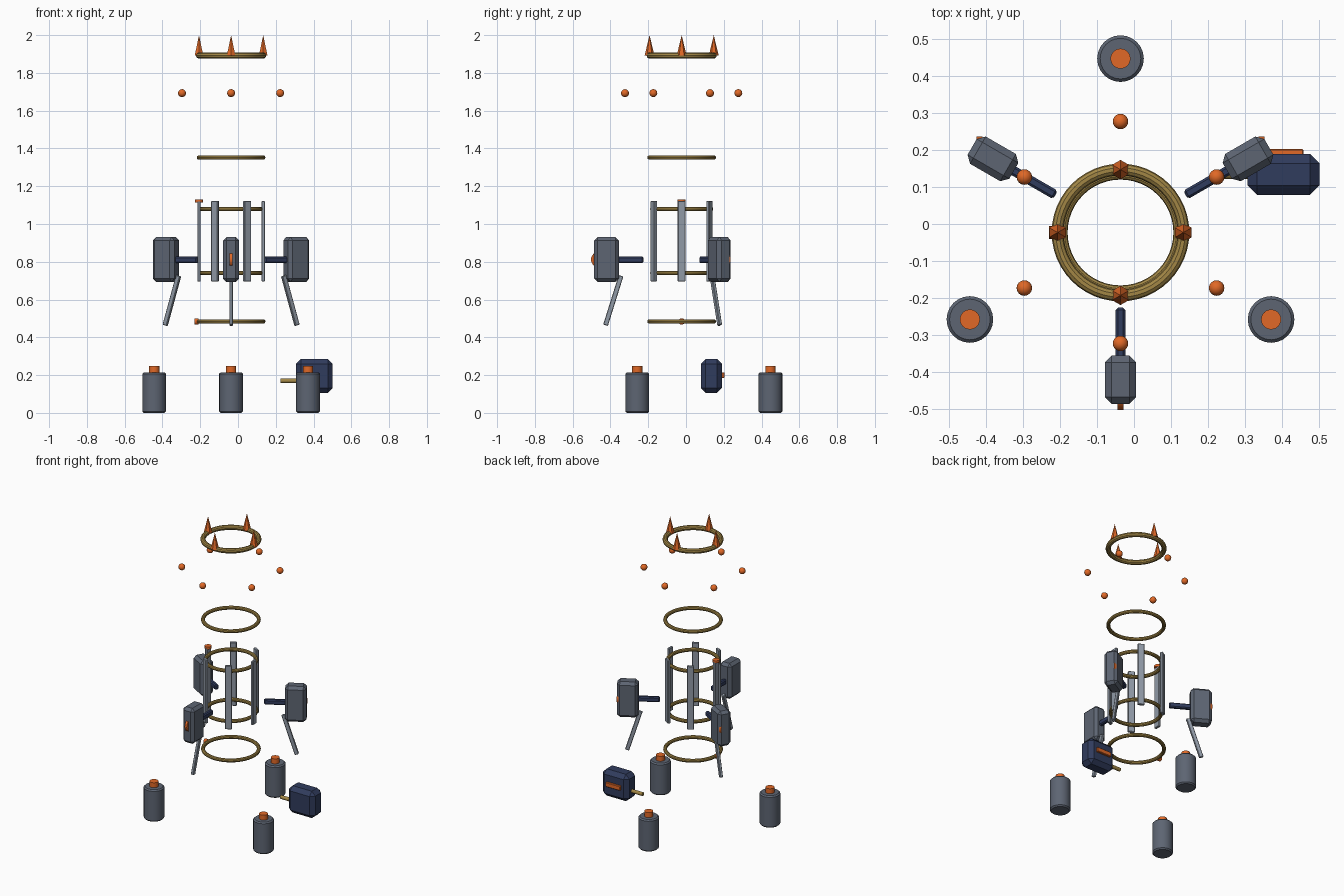
import bpy
from math import radians, cos, sin, pi, atan2, hypot
from mathutils import Matrix, Vector

if "Cube" in bpy.data.objects:
    bpy.data.objects.remove(bpy.data.objects["Cube"])

CX, CY = -0.0365, -0.023          # shared axis of the rings


def material(name, rgb):
    m = bpy.data.materials.new(name)
    m.diffuse_color = (*rgb, 1)
    m.use_nodes = True
    m.node_tree.nodes["Principled BSDF"].inputs["Base Color"].default_value = m.diffuse_color
    return m


GOLD = material("gold", (0.36, 0.24, 0.06))
ORANGE = material("orange", (0.75, 0.14, 0.02))
NAVY = material("navy", (0.03, 0.045, 0.11))
SLATE = material("slate", (0.11, 0.13, 0.17))
STEEL = material("steel", (0.28, 0.32, 0.38))


def finish(name, mat, bevel=0.0, smooth=False):
    o = bpy.context.object
    o.name = name
    o.data.materials.append(mat)
    if bevel:
        b = o.modifiers.new("bevel", "BEVEL")
        b.width, b.segments = bevel, 1
    if smooth:
        bpy.ops.object.shade_smooth_by_angle(angle=radians(35))
    return o


def box(name, size, mat, matrix, bevel=0.0):
    bpy.ops.mesh.primitive_cube_add(size=1)
    o = bpy.context.object
    o.data.transform(Matrix.Diagonal((*size, 1)))
    o.matrix_world = matrix
    return finish(name, mat, bevel)


def cylinder(name, r, depth, loc, mat, axis="Z", bevel=0.0, verts=24):
    rot = (0, pi / 2, 0) if axis == "X" else (0, 0, 0)
    bpy.ops.mesh.primitive_cylinder_add(vertices=verts, radius=r, depth=depth,
                                        location=loc, rotation=rot)
    return finish(name, mat, bevel, True)


def ring(name, z, major, minor):
    bpy.ops.mesh.primitive_torus_add(location=(CX, CY, z), major_radius=major, minor_radius=minor,
                                     major_segments=48, minor_segments=10)
    return finish(name, GOLD, 0, True)


def polar(r, deg, z):
    a = radians(deg)
    return Vector((CX + r * cos(a), CY + r * sin(a), z))


def radial(r, deg, z, tilt=0.0):
    # local x points outward, local y is tangential
    return (Matrix.Translation(polar(r, deg, z)) @ Matrix.Rotation(radians(deg), 4, "Z")
            @ Matrix.Rotation(tilt, 4, "Y"))


# Rings, bottom to top
ring("base_ring", 0.484, 0.17, 0.012)
ring("lower_cage_ring", 0.741, 0.155, 0.012)
ring("upper_cage_ring", 1.079, 0.155, 0.012)
ring("collar_ring", 1.352, 0.17, 0.012)
ring("crown_ring", 1.892, 0.17, 0.016)

# Crown spikes
for i in range(4):
    bpy.ops.mesh.primitive_cone_add(vertices=6, radius1=0.026, radius2=0, depth=0.108,
                                    location=polar(0.17, 90 * i, 1.946))
    finish(f"crown_spike_{i}", ORANGE)

# Floating beads and cage bars
for i in range(6):
    bpy.ops.mesh.primitive_uv_sphere_add(segments=16, ring_count=10, radius=0.021,
                                         location=polar(0.30, 30 + 60 * i, 1.693))
    finish(f"bead_{i}", ORANGE, 0, True)
    box(f"cage_bar_{i}", (0.018, 0.042, 0.426), STEEL, radial(0.17, 60 * i, 0.909), 0.003)

# Small orange markers on the left
cylinder("bar_cap", 0.021, 0.016, polar(0.17, 180, 1.123), ORANGE, verts=16)
cylinder("base_ring_pin", 0.017, 0.02, polar(0.183, 180, 0.484), ORANGE, "X", verts=16)

# Three pods, each with arm, hanging strut and disc
dr, dz = 0.082, 0.262
for i, deg in enumerate((270, 30, 150)):
    box(f"pod_{i}", (0.13, 0.085, 0.238), SLATE, radial(0.398, deg, 0.812), 0.018)
    box(f"pod_arm_{i}", (0.16, 0.026, 0.034), NAVY, radial(0.283, deg, 0.81), 0.006)
    box(f"pod_strut_{i}", (0.026, 0.018, hypot(dr, dz)), STEEL,
        radial(0.362, deg, 0.595, -atan2(dr, dz)), 0.003)
    cylinder(f"pod_disc_{i}", 0.04, 0.015, polar(0.44, deg, 0.812), ORANGE, "X")

# Three canisters on the ground
for i, deg in enumerate((90, 210, 330)):
    cylinder(f"canister_{i}", 0.063, 0.215, polar(0.47, deg, 0.1075), SLATE, bevel=0.008)
    cylinder(f"canister_cap_{i}", 0.027, 0.04, polar(0.47, deg, 0.228), ORANGE)

# Separate navy pack with a rod and a strip
T = Matrix.Translation
box("pack", (0.195, 0.111, 0.18), NAVY, T((0.404, 0.134, 0.196)), 0.026)
box("pack_strip", (0.108, 0.02, 0.03), ORANGE, T((0.404, 0.193, 0.2)), 0.003)
cylinder("pack_rod", 0.012, 0.11, (0.28, 0.134, 0.17), GOLD, "X", verts=16)
